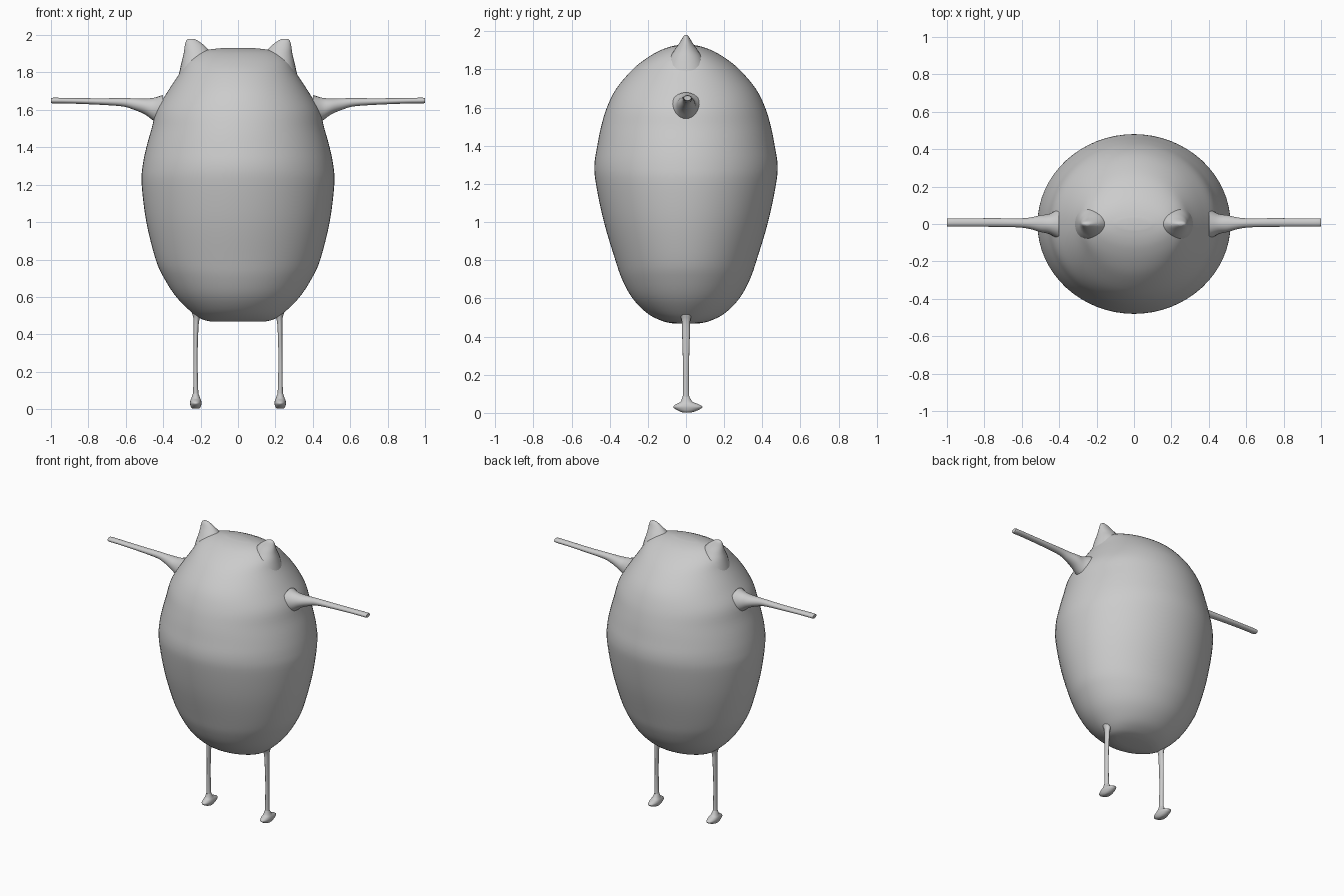
import bpy, bmesh, math
from mathutils import Vector


def smooth_stations(rows, sub):
    """Catmull-Rom refinement of a list of equal-length tuples."""
    out = []
    for i in range(len(rows) - 1):
        p0, p1 = rows[max(i - 1, 0)], rows[i]
        p2, p3 = rows[i + 1], rows[min(i + 2, len(rows) - 1)]
        for k in range(sub):
            t = k / sub
            out.append(tuple(
                0.5 * (2 * b + (c - a) * t + (2 * a - 5 * b + 4 * c - d) * t * t
                       + (3 * b - a - 3 * c + d) * t ** 3)
                for a, b, c, d in zip(p0, p1, p2, p3)))
    out.append(rows[-1])
    return out


def loft(name, rows, axis="Z", side=1, n=24, sub=4):
    """Rows are (position, centre u, centre v, radius u, radius v).
    Axis Z: u = x, v = y.  Axis X: u = y, v = z.  side mirrors x."""
    bm = bmesh.new()
    rings = []
    for pos, cu, cv, ru, rv in smooth_stations(rows, sub):
        ring = []
        for k in range(n):
            a = 2 * math.pi * k / n
            u, v = cu + ru * math.cos(a), cv + rv * math.sin(a)
            co = Vector((u, v, pos)) if axis == "Z" else Vector((pos, u, v))
            co.x *= side
            ring.append(bm.verts.new(co))
        rings.append(ring)
    for r0, r1 in zip(rings, rings[1:]):
        for k in range(n):
            j = (k + 1) % n
            bm.faces.new((r0[k], r0[j], r1[j], r1[k]))
    bm.faces.new(rings[0][::-1])
    bm.faces.new(rings[-1])
    bmesh.ops.recalc_face_normals(bm, faces=bm.faces)
    mesh = bpy.data.meshes.new(name)
    bm.to_mesh(mesh)
    bm.free()
    obj = bpy.data.objects.new(name, mesh)
    bpy.context.collection.objects.link(obj)
    bpy.ops.object.select_all(action="DESELECT")
    obj.select_set(True)
    bpy.context.view_layer.objects.active = obj
    bpy.ops.object.shade_smooth_by_angle(angle=math.radians(50))
    return obj


# Egg-shaped body: (z, half width, half depth)
body = [(0.468, 0.14, 0.06), (0.48, 0.19, 0.12), (0.52, 0.25, 0.20),
        (0.60, 0.33, 0.28), (0.70, 0.395, 0.335), (0.80, 0.44, 0.37),
        (1.00, 0.49, 0.43), (1.20, 0.515, 0.472), (1.30, 0.51, 0.48),
        (1.40, 0.49, 0.465), (1.50, 0.462, 0.445), (1.60, 0.435, 0.415),
        (1.70, 0.375, 0.365), (1.80, 0.31, 0.28), (1.86, 0.275, 0.205),
        (1.90, 0.225, 0.135), (1.92, 0.17, 0.08), (1.93, 0.09, 0.03)]
loft("body", [(z, 0, 0, w, d) for z, w, d in body], n=64)

for side, tag in ((1, "right"), (-1, "left")):
    # Pointed ear blending down into the head
    loft("ear_" + tag,
         [(1.75, 0.235, 0, 0.09, 0.12), (1.85, 0.223, 0, 0.08, 0.09),
          (1.90, 0.217, 0, 0.074, 0.062), (1.94, 0.230, 0, 0.055, 0.034),
          (1.97, 0.246, 0, 0.031, 0.016), (1.98, 0.250, 0, 0.015, 0.007)],
         side=side)
    # Thin straight arm with a flared shoulder
    loft("arm_" + tag,
         [(0.40, 0, 1.595, 0.085, 0.085), (0.45, 0, 1.603, 0.055, 0.062),
          (0.50, 0.002, 1.619, 0.045, 0.042), (0.56, 0.004, 1.632, 0.030, 0.030),
          (0.62, 0.006, 1.641, 0.024, 0.022), (0.75, 0.008, 1.645, 0.023, 0.017),
          (0.90, 0.008, 1.649, 0.022, 0.015), (0.99, 0.008, 1.650, 0.022, 0.015),
          (1.00, 0.008, 1.650, 0.017, 0.010)],
         axis="X", side=side)
    # Thin leg flaring into the body
    loft("leg_" + tag,
         [(0.05, 0.226, 0.002, 0.020, 0.024), (0.09, 0.226, 0, 0.014, 0.017),
          (0.25, 0.227, 0, 0.011, 0.016), (0.40, 0.225, 0, 0.012, 0.020),
          (0.48, 0.222, 0, 0.016, 0.022), (0.52, 0.215, 0, 0.032, 0.036),
          (0.56, 0.205, 0, 0.045, 0.05)],
         side=side, n=16)
    # Small flattened foot
    loft("foot_" + tag,
         [(0.003, 0.226, 0.005, 0.018, 0.025), (0.012, 0.226, 0.008, 0.026, 0.050),
          (0.030, 0.226, 0.010, 0.031, 0.077), (0.045, 0.226, 0.007, 0.029, 0.060),
          (0.058, 0.226, 0.003, 0.024, 0.032), (0.085, 0.226, 0.0, 0.014, 0.018)],
         side=side, n=20)
